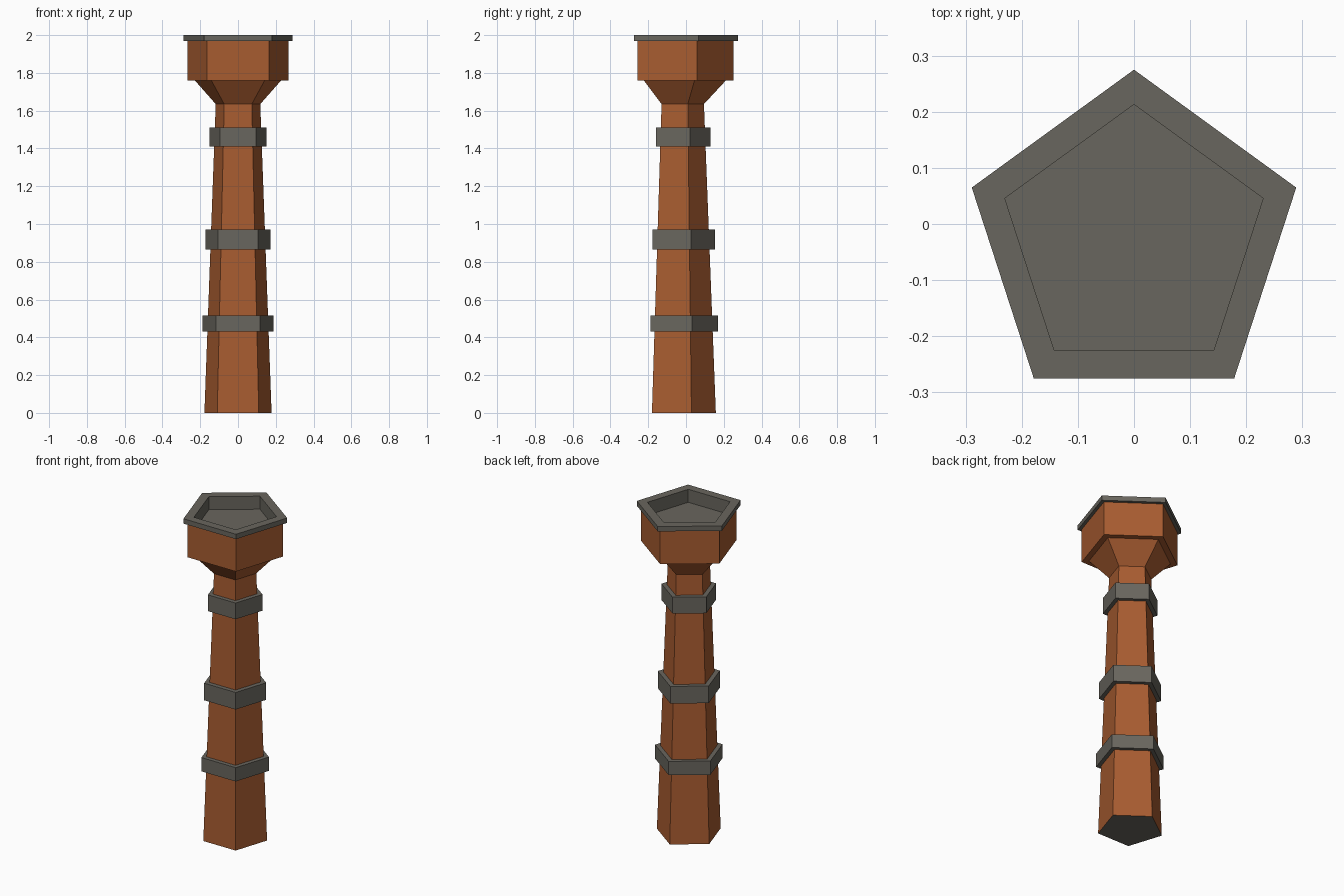
import bpy, bmesh
from math import pi, sin, cos

SIDES = 5
CENTRE_Y = -0.029  # pentagon axis, so the outline is centred on y = 0

if "Cube" in bpy.data.objects:
    bpy.data.objects.remove(bpy.data.objects["Cube"])


def material(name, rgb):
    mat = bpy.data.materials.new(name)
    mat.use_nodes = True
    colour = (*rgb, 1)
    mat.diffuse_color = colour
    mat.node_tree.nodes["Principled BSDF"].inputs["Base Color"].default_value = colour
    return mat


brick = material("brick_brown", (0.39, 0.107, 0.03))
stone = material("stone_grey", (0.141, 0.133, 0.112))


def pentagon_loft(name, profile, mats, cap_start=False, cap_end=False):
    """Sweep a (radius, height) profile around the five-sided axis."""
    bm = bmesh.new()
    rings = []
    for r, z in profile:
        angles = [pi / 2 + 2 * pi * i / SIDES for i in range(SIDES)]
        rings.append([bm.verts.new((r * cos(a), CENTRE_Y + r * sin(a), z)) for a in angles])
    for low, high in zip(rings, rings[1:]):
        for i in range(SIDES):
            j = (i + 1) % SIDES
            bm.faces.new((low[i], low[j], high[j], high[i]))
    if cap_start:
        bm.faces.new(rings[0][::-1]).material_index = len(mats) - 1
    if cap_end:
        bm.faces.new(rings[-1])
    mesh = bpy.data.meshes.new(name)
    bm.to_mesh(mesh)
    bm.free()
    for mat in mats:
        mesh.materials.append(mat)
    obj = bpy.data.objects.new(name, mesh)
    bpy.context.collection.objects.link(obj)
    return obj


# Tapered shaft with a grey underside
pentagon_loft("shaft", [(0.187, 0), (0.124, 1.635)], [brick, stone], cap_start=True)

# Flared neck and box-shaped head
pentagon_loft("head", [(0.124, 1.635), (0.24, 1.76), (0.281, 1.76), (0.281, 1.975)], [brick])

# Rim with a sunken basin
pentagon_loft("rim_basin", [(0.25, 1.97), (0.304, 1.97), (0.304, 2), (0.242, 2), (0.242, 1.92)],
              [stone], cap_end=True)

# Bands around the shaft
bands = {"lower_band": (0.198, 0.43, 0.515),
         "middle_band": (0.182, 0.865, 0.97),
         "upper_band": (0.16, 1.41, 1.51)}
for name, (r, z0, z1) in bands.items():
    inner = r - 0.045
    pentagon_loft(name, [(inner, z0), (r, z0), (r, z1), (inner, z1)], [stone])
